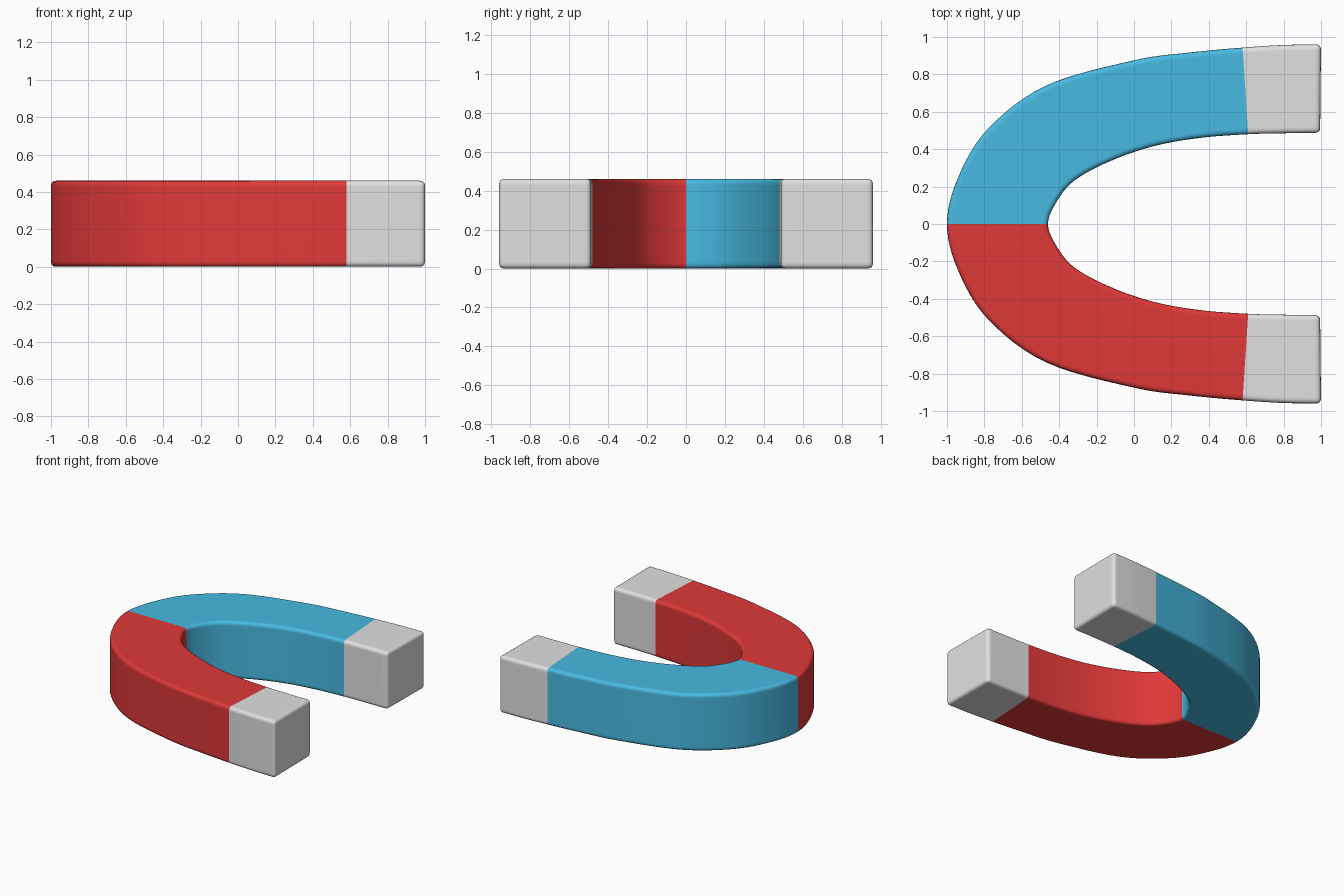
import bpy
import bmesh
from mathutils import Vector

cube = bpy.data.objects.get("Cube")
if cube:
    bpy.data.objects.remove(cube)

HEIGHT = 0.46
STEPS = 6


def make_material(name, rgb):
    mat = bpy.data.materials.new(name)
    mat.use_nodes = True
    color = (*rgb, 1.0)
    mat.diffuse_color = color
    mat.node_tree.nodes["Principled BSDF"].inputs["Base Color"].default_value = color
    return mat


# Half of the horseshoe: outer and inner rim points, from the bend to the tip
outer = [(-1, 0), (-0.94, 0.25), (-0.78, 0.51), (-0.47, 0.74), (0, 0.875),
         (0.3, 0.917), (0.58, 0.943), (0.8, 0.957), (1, 0.96)]
inner = [(-0.46, 0), (-0.41, 0.125), (-0.315, 0.235), (-0.13, 0.335), (0.1, 0.415),
         (0.35, 0.46), (0.61, 0.48), (0.8, 0.485), (0.995, 0.487)]
BEND = len(outer) - 1
TIP_SPANS = 2


def mirrored(points):
    half = [Vector(p) for p in points]
    return [Vector((p.x, -p.y)) for p in reversed(half[1:])] + half


def smooth_path(points):
    """Catmull-Rom curve through the points, with straight ends."""
    pts = [2 * points[0] - points[1], *points, 2 * points[-1] - points[-2]]
    path = []
    for a, b, c, d in zip(pts, pts[1:], pts[2:], pts[3:]):
        for i in range(STEPS):
            t = i / STEPS
            path.append(0.5 * (2 * b + (c - a) * t
                               + (2 * a - 5 * b + 4 * c - d) * t ** 2
                               + (3 * b - a - 3 * c + d) * t ** 3))
    return path + [points[-1]]


# Sweep a four-cornered section along the two rims
bm = bmesh.new()
rings = []
for o, i in zip(smooth_path(mirrored(outer)), smooth_path(mirrored(inner))):
    corners = [(o, 0), (i, 0), (i, HEIGHT), (o, HEIGHT)]
    rings.append([bm.verts.new((p.x, p.y, z)) for p, z in corners])

RED, BLUE, STEEL = range(3)
for n, (r, s) in enumerate(zip(rings, rings[1:])):
    span = n // STEPS
    if span < TIP_SPANS or span >= 2 * BEND - TIP_SPANS:
        index = STEEL
    else:
        index = RED if span < BEND else BLUE
    for k in range(4):
        j = (k + 1) % 4
        bm.faces.new((r[k], r[j], s[j], s[k])).material_index = index
for ring in (rings[0], rings[-1]):
    bm.faces.new(ring).material_index = STEEL
bmesh.ops.recalc_face_normals(bm, faces=bm.faces[:])

# Soft rounding on every hard edge
hard = [e for e in bm.edges if e.calc_face_angle() > 1]
bmesh.ops.bevel(bm, geom=hard, offset=0.07, offset_type='OFFSET', segments=6,
                profile=0.6, affect='EDGES', material=-1, clamp_overlap=True)

mesh = bpy.data.meshes.new("horseshoe_magnet")
bm.to_mesh(mesh)
bm.free()
magnet = bpy.data.objects.new("horseshoe_magnet", mesh)
bpy.context.collection.objects.link(magnet)
for name, rgb in (("red paint", (0.74, 0.04, 0.04)),
                  ("blue paint", (0.065, 0.49, 0.76)),
                  ("light steel", (0.75, 0.75, 0.75))):
    mesh.materials.append(make_material(name, rgb))

# Smooth shading with flat broad faces
bpy.ops.object.select_all(action='DESELECT')
magnet.select_set(True)
bpy.context.view_layer.objects.active = magnet
bpy.ops.object.shade_smooth_by_angle()
weighted = magnet.modifiers.new("weighted_normals", 'WEIGHTED_NORMAL')
weighted.keep_sharp = True
